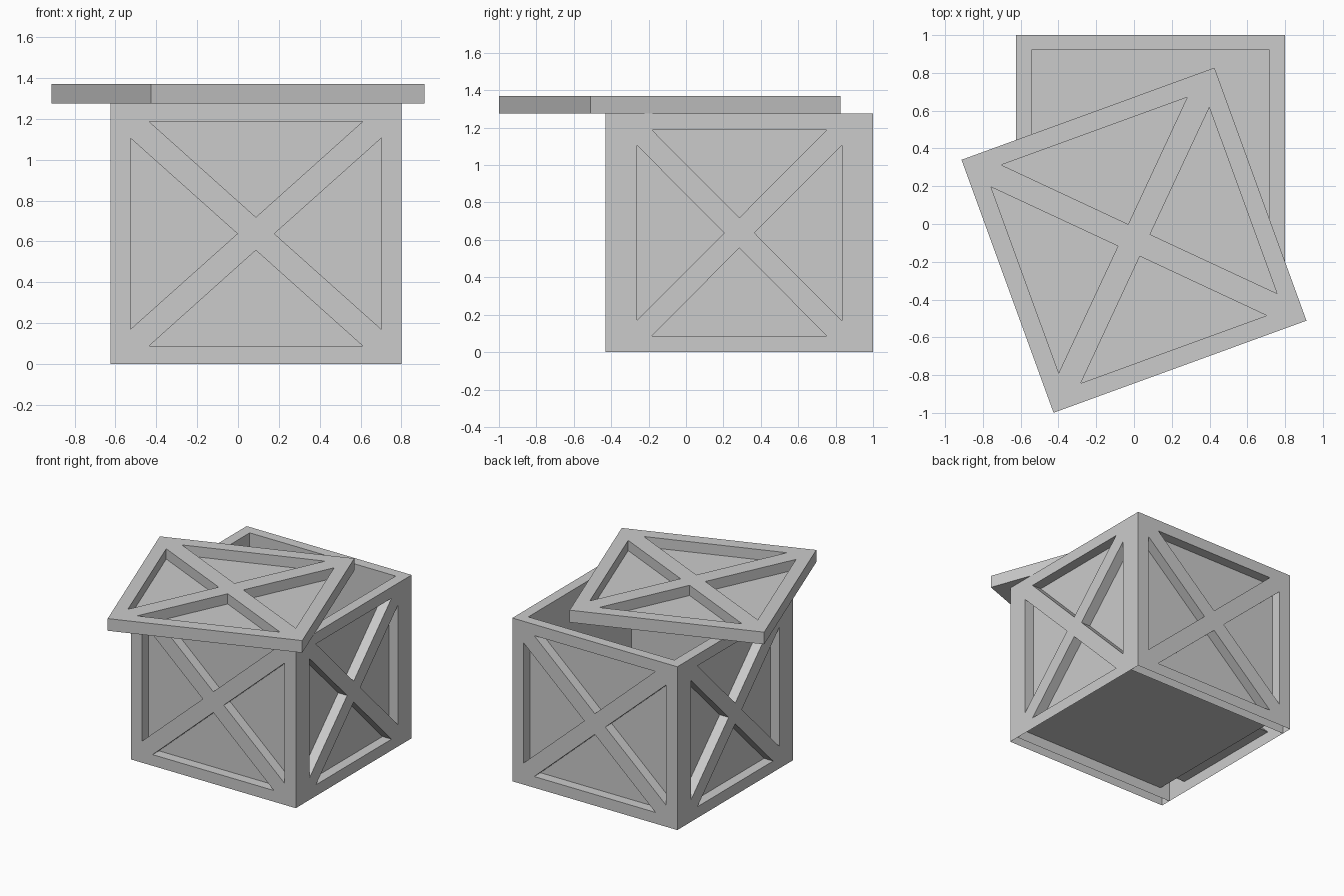
import bpy, bmesh
from math import radians
from mathutils import Matrix, Vector

if "Cube" in bpy.data.objects:
    bpy.data.objects.remove(bpy.data.objects["Cube"])

H = 1.275                      # box height
CX, CY = 0.0875, 0.285         # box centre
HX, HY = 0.7125, 0.715         # box half sizes
T = 0.08                       # board thickness


def make_object(name, bm, matrix):
    bmesh.ops.recalc_face_normals(bm, faces=bm.faces)
    mesh = bpy.data.meshes.new(name)
    bm.to_mesh(mesh)
    bm.free()
    ob = bpy.data.objects.new(name, mesh)
    bpy.context.collection.objects.link(ob)
    ob.matrix_world = matrix
    return ob


def crossed_panel(name, hw, hh, thick, recess, rims, matrix, back_gap=0.0):
    """Framed panel with an X brace left standing between four triangular
    recesses. Faces local +z; rims lists closed edges (0 bottom, 1 right, 2 top, 3 left)."""
    bm = bmesh.new()

    def vert(u, v, z=0.0):
        return bm.verts.new((u * hw, v * hh, z))

    corner_uv = [(-1, -1), (1, -1), (1, 1), (-1, 1)]
    corners = [vert(*c) for c in corner_uv]
    tris = []
    for k in range(4):
        turn = Matrix.Rotation(radians(90 * k), 2)
        pts = [turn @ Vector(p) for p in ((-0.735, -0.863), (0.735, -0.863), (0, -0.127))]
        top = [vert(p.x, p.y) for p in pts]
        low = [vert(p.x, p.y, -recess) for p in pts]
        tris.append(top)
        for i in range(3):
            j = (i + 1) % 3
            bm.faces.new((top[i], top[j], low[j], low[i]))
        bm.faces.new(low)
    # frame and brace faces
    for k in range(4):
        t, prev = tris[k], tris[k - 1]
        bm.faces.new((corners[k], corners[(k + 1) % 4], t[1], t[0]))
        bm.faces.new((corners[k], t[0], t[2], prev[2], prev[1]))
    bm.faces.new([t[2] for t in tris])
    # inner sheet and edge strips
    back = [vert(u, v, -thick) for u, v in corner_uv]
    for b in back[:2]:
        b.co.y += back_gap
    bm.faces.new(back[::-1])
    for k in rims:
        j = (k + 1) % 4
        bm.faces.new((corners[k], back[k], back[j], corners[j]))
    return make_object(name, bm, matrix)


def wall_matrix(angle, distance):
    return (Matrix.Translation((CX, CY, H / 2)) @ Matrix.Rotation(radians(angle), 4, 'Z')
            @ Matrix.Translation((0, -distance, 0)) @ Matrix.Rotation(radians(90), 4, 'X'))


# front and back walls run the full width, open underneath
for name, angle in (("front_wall", 0), ("back_wall", 180)):
    crossed_panel(name, HX, H / 2, T, 0.078, (1, 2, 3), wall_matrix(angle, HY))

# side walls fit between them
for name, angle in (("right_wall", 90), ("left_wall", -90)):
    crossed_panel(name, HY - T, H / 2, T + 0.002, 0.078, (2,),
                  wall_matrix(angle, HX), back_gap=0.08)

# floor sheet
bm = bmesh.new()
x, y = HX - T - 0.002, HY - T
bm.faces.new([bm.verts.new(p) for p in ((-x, -y, 0), (x, -y, 0), (x, y, 0), (-x, y, 0))])
make_object("floor", bm, Matrix.Translation((CX, CY, 0.08)))

# skewed lid
crossed_panel("lid", 0.7125, 0.7125, 0.095, 0.08, (0, 1, 2, 3),
              Matrix.Translation((0, -0.086, H + 0.095)) @ Matrix.Rotation(radians(20), 4, 'Z'))
